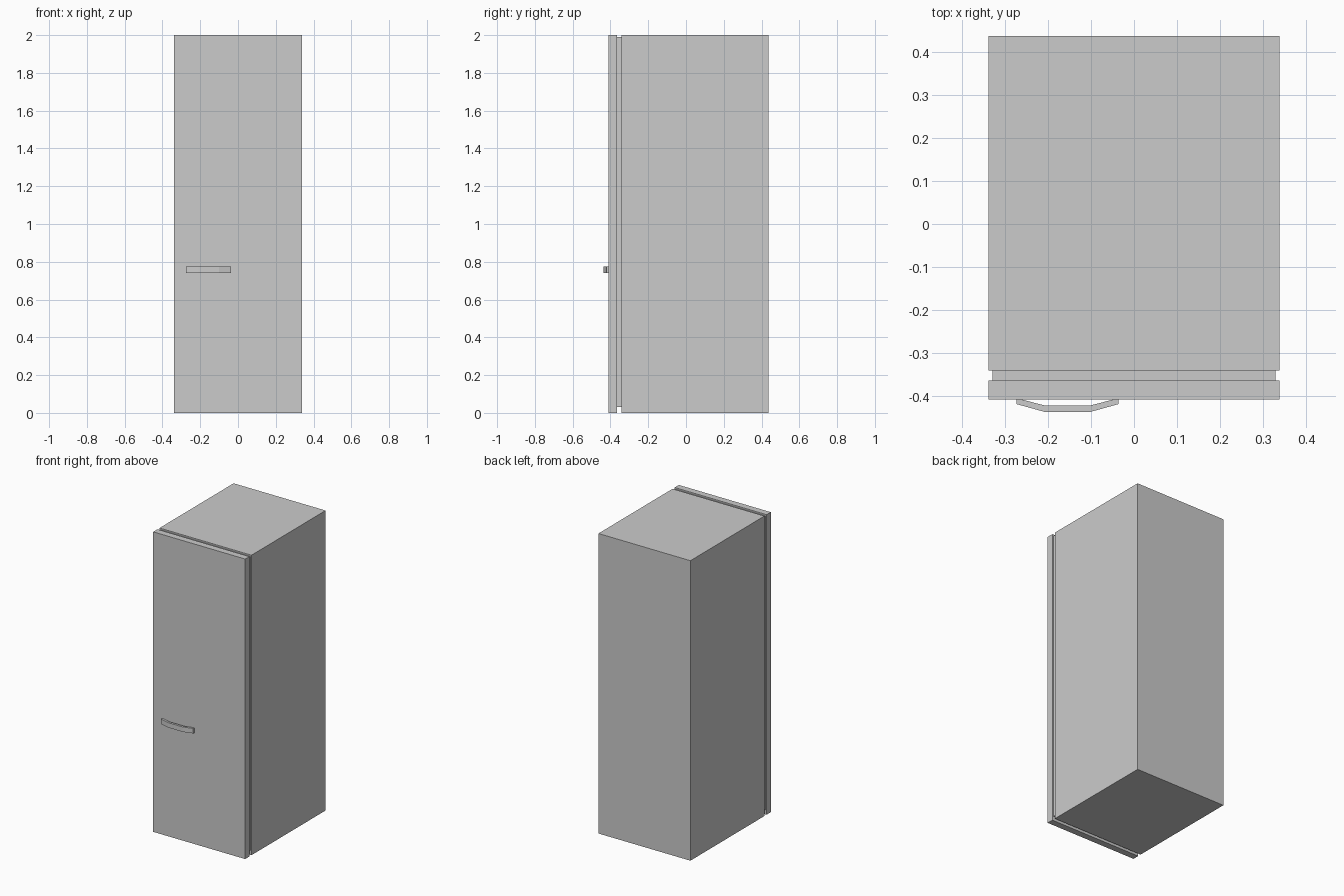
import bpy
import bmesh

if "Cube" in bpy.data.objects:
    bpy.data.objects.remove(bpy.data.objects["Cube"])


def box(name, x, y, z):
    """Axis-aligned box from (min, max) ranges."""
    bm = bmesh.new()
    bmesh.ops.create_cube(bm, size=1)
    for v in bm.verts:
        v.co = [r[0] + (c + 0.5) * (r[1] - r[0]) for c, r in zip(v.co, (x, y, z))]
    return finish(name, bm)


def prism(name, outline, z0, z1):
    """Extrude an xy outline from z0 to z1."""
    bm = bmesh.new()
    face = bm.faces.new([bm.verts.new((x, y, z0)) for x, y in outline])
    ext = bmesh.ops.extrude_face_region(bm, geom=[face], use_keep_orig=True)
    for v in ext["geom"]:
        if isinstance(v, bmesh.types.BMVert):
            v.co.z = z1
    bmesh.ops.recalc_face_normals(bm, faces=bm.faces)
    return finish(name, bm)


def finish(name, bm):
    mesh = bpy.data.meshes.new(name)
    bm.to_mesh(mesh)
    bm.free()
    obj = bpy.data.objects.new(name, mesh)
    bpy.context.collection.objects.link(obj)
    return obj


# Cabinet, recessed door seal and door slab
box("cabinet", (-0.339, 0.339), (-0.342, 0.438), (0, 2))
box("door_seal", (-0.33, 0.33), (-0.365, -0.342), (0.03, 1.99))
box("door", (-0.339, 0.339), (-0.409, -0.365), (0, 2))

# Bowed handle: outer profile, then inner profile back, mirrored about its middle
centre = -0.155
outer = [(-0.119, -0.409), (-0.119, -0.420), (-0.054, -0.438)]
inner = [(-0.108, -0.409), (-0.054, -0.423)]
flip = lambda pts: [(-x, y) for x, y in reversed(pts)]
outline = outer + flip(outer) + flip(inner)[::-1] + inner[::-1]
# inner run goes right foot -> right bend -> left bend -> left foot
outline = outer + flip(outer) + [(-x, y) for x, y in inner] + inner[::-1]
prism("door_handle", [(x + centre, y) for x, y in outline], 0.741, 0.774)
